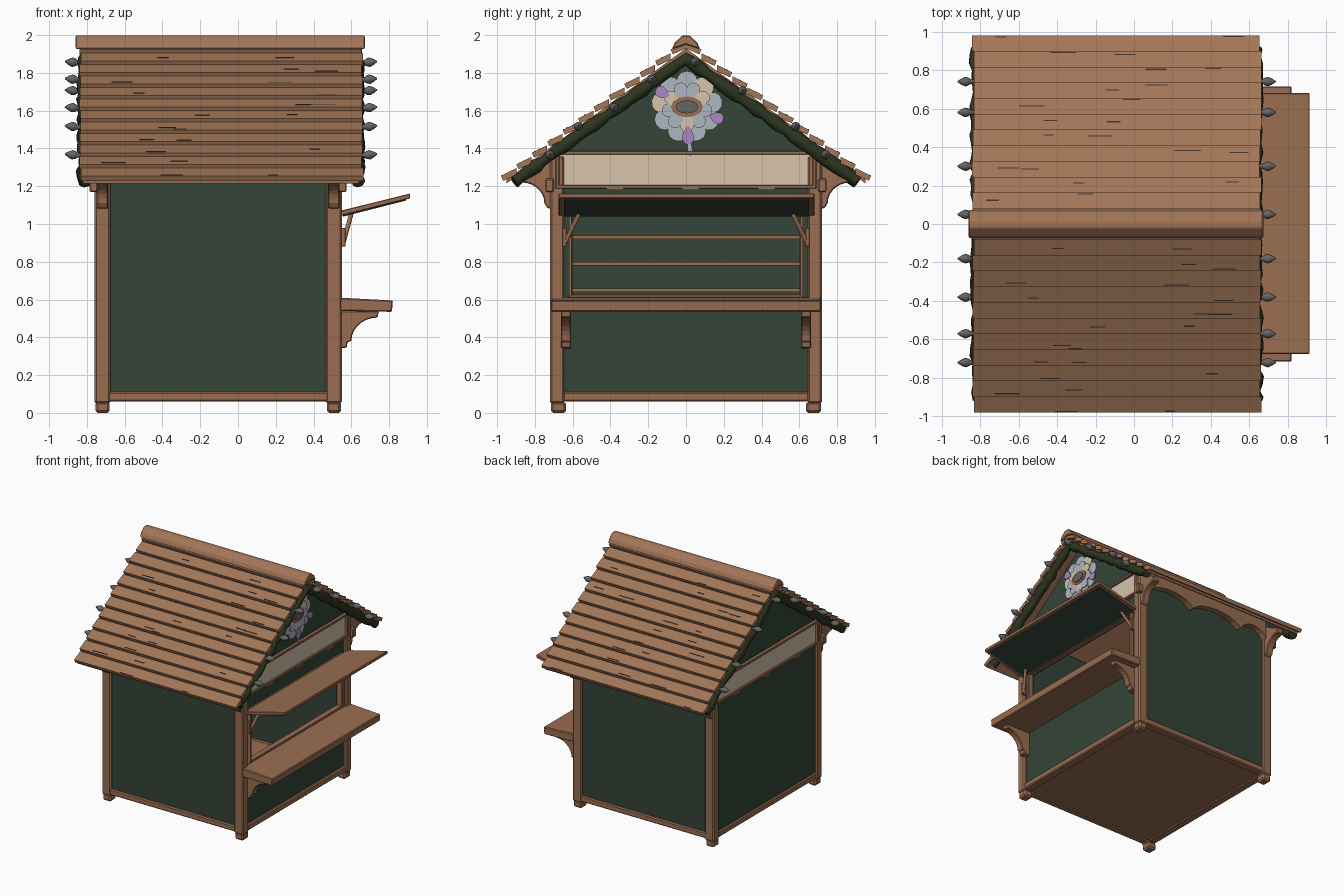
import bpy, bmesh, math, random
from mathutils import Vector

random.seed(4)
cube = bpy.data.objects.get("Cube")
if cube:
    bpy.data.objects.remove(cube, do_unlink=True)


def material(name, r, g, b):
    m = bpy.data.materials.new(name)
    m.use_nodes = True
    m.diffuse_color = (r, g, b, 1)
    m.node_tree.nodes["Principled BSDF"].inputs["Base Color"].default_value = (r, g, b, 1)
    return m


WOOD = material("timber brown", 0.32, 0.155, 0.083)
ROOF = material("roof brown", 0.36, 0.18, 0.097)
DARK = material("dark crack", 0.06, 0.03, 0.018)
GREEN = material("wall green", 0.034, 0.058, 0.04)
LEAF = material("garland green", 0.026, 0.036, 0.014)
BULB = material("bulb grey", 0.13, 0.13, 0.13)
CREAM = material("sign cream", 0.68, 0.55, 0.41)
PETAL = material("petal pale blue", 0.42, 0.47, 0.53)
PURPLE = material("petal purple", 0.42, 0.24, 0.54)


def add_mesh(name, bm, mat, bevel=0):
    bmesh.ops.recalc_face_normals(bm, faces=bm.faces[:])
    mesh = bpy.data.meshes.new(name)
    bm.to_mesh(mesh)
    bm.free()
    mesh.materials.append(mat)
    ob = bpy.data.objects.new(name, mesh)
    bpy.context.collection.objects.link(ob)
    if bevel:
        mod = ob.modifiers.new("worn edges", "BEVEL")
        mod.width = bevel
        mod.limit_method = "ANGLE"
    return ob


def prism(name, pts, axis, a, b, mat, bevel=0):
    """Extrude a profile: (y, z) points along x, or (x, z) points along y."""
    bm = bmesh.new()
    ends = []
    for d in (a, b):
        ends.append([bm.verts.new((d, p, q) if axis == "x" else (p, d, q)) for p, q in pts])
    bm.faces.new(ends[0])
    bm.faces.new(ends[1])
    n = len(pts)
    for i in range(n):
        j = (i + 1) % n
        bm.faces.new((ends[0][i], ends[0][j], ends[1][j], ends[1][i]))
    return add_mesh(name, bm, mat, bevel)


def box(name, x0, x1, y0, y1, z0, z1, mat, bevel=0):
    return prism(name, [(y0, z0), (y1, z0), (y1, z1), (y0, z1)], "x", x0, x1, mat, bevel)


def tube(name, pts, radii, mat):
    cu = bpy.data.curves.new(name, "CURVE")
    cu.dimensions = "3D"
    cu.bevel_depth = 1
    cu.bevel_resolution = 2
    cu.use_fill_caps = True
    sp = cu.splines.new("POLY")
    sp.points.add(len(pts) - 1)
    for p, co, r in zip(sp.points, pts, radii):
        p.co = (*co, 1)
        p.radius = r
    cu.materials.append(mat)
    ob = bpy.data.objects.new(name, cu)
    bpy.context.collection.objects.link(ob)


def arc(cx, cz, rx, rz, steps=7):
    """Quarter of an inward curve running from low and near to high and far."""
    angles = [math.pi / 2 * i / steps for i in range(steps + 1)]
    return [(cx - rx * math.cos(t), cz + rz * math.sin(t)) for t in angles]


def frame(name, x0, x1, y, z0, z1, w):
    for s in (-1, 1):
        box(name + "_side", x0, x1, s * y, s * (y - w), z0, z1, WOOD, 0.004)
    for z in (z0, z1 - w):
        box(name + "_rail", x0, x1, -y, y, z, z + w, WOOD, 0.004)


# Posts, feet, eave brackets and long beams
eave = [(0.71, 1.08), (0.735, 1.085)] + arc(0.87, 1.11, 0.12, 0.11) + [(0.87, 1.26), (0.71, 1.34)]
for s in (-1, 1):
    for x in (-0.76, 0.465):
        box("corner_post", x, x + 0.085, s * 0.645, s * 0.72, 0.05, 1.36, WOOD, 0.01)
        box("foot", x + 0.005, x + 0.09 - 0.01, s * 0.635, s * 0.715, 0, 0.06, WOOD, 0.012)
        prism("eave_bracket", [(s * y, z) for y, z in eave], "x", x + 0.012, x + 0.073, WOOD, 0.006)
    box("sill_beam", -0.75, 0.54, s * 0.65, s * 0.715, 0.06, 0.11, WOOD, 0.008)
    box("side_wall", -0.69, 0.48, s * 0.66, s * 0.70, 0.09, 1.4, GREEN)
    # scalloped trim under the eaves
    trim = [(0.47, 1.36), (-0.68, 1.36)]
    for a, b in ((-0.68, -0.43), (-0.43, 0.04), (0.04, 0.47)):
        trim += [(a + (b - a) * i / 8, 1.215 + 0.07 * math.sin(math.pi * i / 8) ** 0.6) for i in range(8)]
    prism("eave_trim", trim + [(0.47, 1.215)], "y", s * 0.70, s * 0.75, WOOD)
for x in (-0.755, 0.475):
    box("end_sill_beam", x, x + 0.07, -0.65, 0.65, 0.06, 0.11, WOOD, 0.008)
box("floor", -0.72, 0.51, -0.68, 0.68, 0.068, 0.1, WOOD)

# End walls, with the serving opening on one end
box("closed_end_wall", -0.74, -0.70, -0.66, 0.66, 0.09, 1.22, GREEN)
box("counter_wall", 0.48, 0.525, -0.66, 0.66, 0.09, 0.57, GREEN)
box("hatch_header_wall", 0.48, 0.525, -0.66, 0.66, 1.06, 1.22, GREEN)
for s in (-1, 1):
    box("opening_jamb_wall", 0.48, 0.525, s * 0.61, s * 0.66, 0.55, 1.1, GREEN)
frame("opening_frame", 0.49, 0.54, 0.62, 0.61, 1.07, 0.018)

# Gables and framed signs
gable = [(-0.76, 1.19), (0.76, 1.19), (0.76, 1.37), (0, 1.93), (-0.76, 1.37)]
for inner, outer in ((0.49, 0.525), (-0.70, -0.735)):
    d = 1 if outer > 0 else -1
    prism("gable_wall", gable, "x", inner, outer, GREEN)
    box("sign_board", outer, outer + d * 0.015, -0.675, 0.675, 1.2, 1.375, CREAM)
    frame("sign_frame", outer, outer + d * 0.03, 0.69, 1.187, 1.387, 0.02)
    for y in (-0.42, -0.02, 0.38):
        box("sign_clip", outer, outer + d * 0.035, y, y + 0.09, 1.18, 1.2, WOOD)
    for s in (-1, 1):
        box("gable_side_block", outer, outer + d * 0.05, s * 0.70, s * 0.745, 1.17, 1.24, WOOD, 0.006)

# Display shelves inside
for z in (0.64, 0.78, 0.92):
    box("display_shelf", -0.70, -0.52, -0.64, 0.64, z, z + 0.018, WOOD)

# Counter with curved brackets
prism("counter", [(0.5, 0.54), (0.815, 0.535), (0.82, 0.595), (0.5, 0.612)],
      "y", -0.715, 0.715, WOOD, 0.006)
corbel = [(0.52, 0.34), (0.575, 0.345), (0.58, 0.375)] + arc(0.74, 0.38, 0.14, 0.125)
corbel += [(0.745, 0.54), (0.52, 0.54)]
for y in (-0.635, 0.635):
    prism("counter_bracket", corbel, "y", y - 0.027, y + 0.027, WOOD, 0.005)

# Raised hatch, green beneath, with props
prism("hatch", [(0.535, 1.04), (0.91, 1.135), (0.912, 1.162), (0.535, 1.068)],
      "y", -0.675, 0.68, WOOD, 0.004)
prism("hatch_lining", [(0.555, 1.039), (0.89, 1.124), (0.89, 1.132), (0.555, 1.047)],
      "y", -0.645, 0.65, GREEN)
for s in (-1, 1):
    tube("hatch_prop", [(0.555, s * 0.645, 0.89), (0.6, s * 0.565, 1.055)], (0.012, 0.012), WOOD)
    box("prop_mount", 0.525, 0.57, s * 0.63, s * 0.655, 0.88, 0.98, WOOD, 0.004)
    box("prop_rail", 0.53, 0.55, s * 0.605, s * 0.62, 0.62, 1.06, WOOD)

# Overlapping roof boards
COURSES = 12
SLOPE = 0.745
for s in (-1, 1):
    for i in range(COURSES):
        y0 = 0.98 * i / COURSES
        y1 = 0.98 * (i + 1) / COURSES
        z0, z1 = 1.965 - SLOPE * y0, 1.985 - SLOPE * y1
        pts = [(y0, z0), (y1, z1), (y1 - 0.012, z1 - 0.026), (y0, z0 - 0.035)]
        end = random.uniform(-0.006, 0.006)
        prism("roof_board", [(s * y, z) for y, z in pts], "x", -0.836 + end, 0.658 + end, ROOF)
        # short weathered cracks
        for k in range(2):
            x = random.uniform(-0.78, 0.5)
            t = random.uniform(0.45, 0.9)
            y, z = y0 + t * (y1 - y0), z0 + t * (z1 - z0)
            crack = [(y, z - 0.004), (y + 0.006, z - 0.004), (y + 0.006, z - 0.001), (y, z + 0.002)]
            prism("roof_crack", [(s * p, q) for p, q in crack], "x",
                  x, x + random.uniform(0.05, 0.14), DARK)
    prism("roof_underside", [(0, 1.93), (s * 0.95, 1.235), (s * 0.95, 1.215), (0, 1.905)],
          "x", -0.82, 0.64, WOOD)
prism("ridge_cap", [(-0.075, 1.925), (-0.06, 1.96), (-0.02, 1.998), (0.02, 1.998), (0.06, 1.96),
                    (0.075, 1.925), (0, 1.95)], "x", -0.86, 0.672, ROOF, 0.006)

# Leafy garlands and bulbs along both gables
BULB_SPOTS = ((-0.72, 1.36), (-0.57, 1.51), (-0.38, 1.61), (-0.18, 1.76),
              (0.05, 1.85), (0.30, 1.70), (0.58, 1.51), (0.74, 1.36))
for x, d in ((0.632, 1), (-0.812, -1)):
    path, radii = [], []
    for i in range(-24, 25):
        y = 0.91 * i / 24
        path.append((x + random.uniform(-0.006, 0.006), y, 1.875 - 0.715 * abs(y)))
        radii.append(random.uniform(0.027, 0.042))
    tube("garland", path, radii, LEAF)
    for y, z in BULB_SPOTS:
        steps = (0, 0.035, 0.05, 0.065, 0.085, 0.105)
        tube("light_bulb", [(x + d * q, y, z + 0.1 * q) for q in steps],
             (0.009, 0.012, 0.021, 0.025, 0.016, 0.003), BULB)

# Flower ornament on the serving gable
CY, CZ = 0.005, 1.62


def petal(name, angle, r0, r1, width, x, mat):
    out = Vector((math.cos(angle), math.sin(angle)))
    side = Vector((-out.y, out.x))
    pts = []
    for i in range(14):
        t = math.tau * i / 14
        u = (1 - math.cos(t)) / 2
        p = out * (r0 + (r1 - r0) * u) + side * width * math.sin(t) * (0.55 + 0.6 * u)
        pts.append((CY + p.x, CZ + p.y))
    prism(name, pts, "x", x, x + 0.008, mat)


kinds = (PETAL, CREAM, PETAL, PETAL, CREAM, PETAL, PETAL, PETAL, PETAL)
for i, mat in enumerate(kinds):
    a = math.radians(10 + 40 * i)
    petal("flower_petal", a, 0.03, 0.19, 0.062, 0.53 + 0.004 * (i % 2), mat)
    petal("inner_petal", a + 0.35, 0.03, 0.135, 0.04, 0.542, CREAM if i % 3 == 0 else PETAL)
for deg, r0, r1 in ((150, 0.11, 0.19), (-20, 0.13, 0.205), (-88, 0.1, 0.2)):
    petal("purple_petal_tip", math.radians(deg), r0, r1, 0.034, 0.547, PURPLE)
petal("hanging_petal", math.radians(-86), 0.17, 0.26, 0.014, 0.541, PETAL)
for name, ry, rz, x, mat in (("flower_centre", 0.085, 0.055, 0.555, WOOD),
                             ("flower_eye", 0.06, 0.035, 0.563, BULB)):
    ring = [math.tau * i / 12 for i in range(12)]
    prism(name, [(CY + ry * math.cos(t), CZ + rz * math.sin(t)) for t in ring], "x", 0.53, x, mat)
